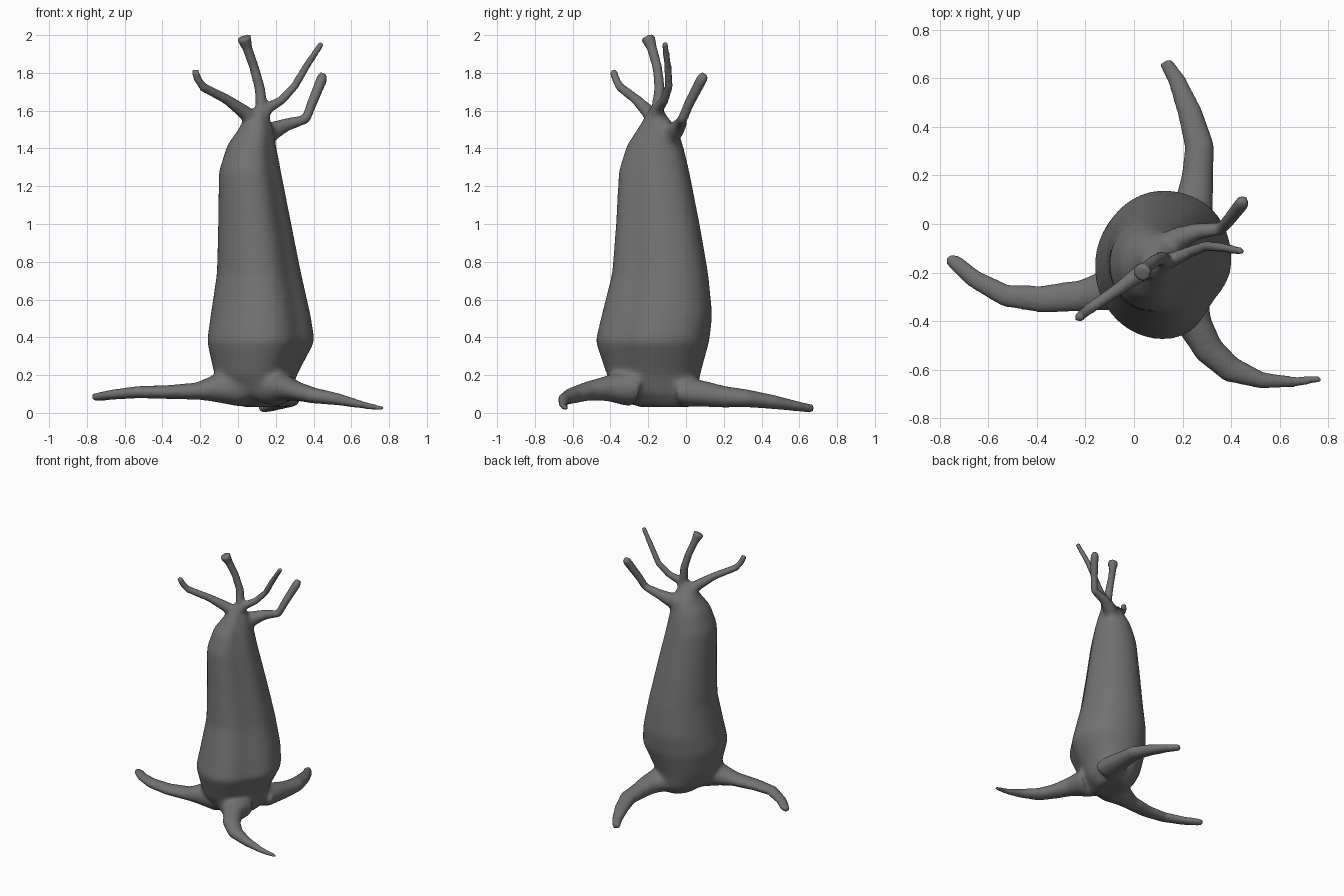
import bpy, bmesh, math
from mathutils import Vector

SIDES = 40
bm = bmesh.new()


def loft(rings):
    """Skin a closed solid through a list of point rings."""
    vs = [[bm.verts.new(p) for p in ring] for ring in rings]
    for a, b in zip(vs, vs[1:]):
        for i in range(SIDES):
            j = (i + 1) % SIDES
            bm.faces.new((a[i], a[j], b[j], b[i]))
    bm.faces.new(vs[0][::-1])
    bm.faces.new(vs[-1])


def limb(path, ref):
    """Tapered tube; each entry is x, y, z, half width, half height."""
    pts = [Vector(p[:3]) for p in path]
    rings = []
    for i, p in enumerate(path):
        t = (pts[min(i + 1, len(pts) - 1)] - pts[max(i - 1, 0)]).normalized()
        side = t.cross(ref).normalized()
        up = side.cross(t)
        rings.append([pts[i] + side * p[3] * math.cos(a) - up * p[4] * math.sin(a)
                      for a in (-math.tau * k / SIDES for k in range(SIDES))])
    loft(rings)


# Trunk: z, x min, x max, y min, y max
trunk = [
    (0.03, 0.02, 0.22, -0.26, 0.02), (0.10, -0.065, 0.28, -0.365, 0.06),
    (0.20, -0.125, 0.315, -0.42, 0.075), (0.38, -0.165, 0.41, -0.48, 0.124),
    (0.52, -0.145, 0.387, -0.447, 0.14), (0.74, -0.112, 0.337, -0.392, 0.118),
    (1.00, -0.106, 0.285, -0.372, 0.073), (1.28, -0.102, 0.23, -0.357, 0.018),
    (1.42, -0.057, 0.203, -0.314, -0.015), (1.50, 0.0, 0.19, -0.26, -0.045),
    (1.57, 0.04, 0.165, -0.215, -0.10), (1.62, 0.09, 0.145, -0.185, -0.13)]
rings = []
for z, x0, x1, y0, y1 in trunk:
    ring = []
    for k in range(SIDES):
        a = math.tau * k / SIDES
        # flattened on the front right, fuller on the back right
        f = 1 - 0.14 * math.exp(-((math.remainder(a + 0.62, math.tau)) / 0.42) ** 2)
        f += 0.05 * math.exp(-((math.remainder(a - 0.75, math.tau)) / 0.4) ** 2)
        ring.append(((x0 + x1) / 2 + f * math.cos(a) * (x1 - x0) / 2,
                     (y0 + y1) / 2 + f * math.sin(a) * (y1 - y0) / 2, z))
    rings.append(ring)
loft(rings)

# Three curling feet
feet = [
    [(0.02, -0.24, 0.13, .13, .10), (-0.12, -0.275, 0.13, .085, .075),
     (-0.22, -0.295, 0.115, .065, .045), (-0.38, -0.31, 0.11, .056, .036),
     (-0.53, -0.295, 0.11, .046, .032), (-0.66, -0.225, 0.097, .038, .027),
     (-0.735, -0.16, 0.086, .033, .023), (-0.768, -0.14, 0.083, .02, .018)],
    [(0.19, -0.29, 0.13, .13, .10), (0.25, -0.415, 0.13, .075, .07),
     (0.31, -0.52, 0.115, .062, .05), (0.40, -0.60, 0.092, .054, .042),
     (0.53, -0.645, 0.072, .034, .032), (0.66, -0.65, 0.042, .022, .02),
     (0.77, -0.638, 0.022, .014, .012)],
    [(0.21, -0.02, 0.11, .12, .08), (0.25, 0.10, 0.10, .08, .07),
     (0.262, 0.20, 0.085, .065, .057), (0.27, 0.32, 0.077, .06, .047),
     (0.23, 0.46, 0.058, .05, .037), (0.175, 0.595, 0.034, .036, .026),
     (0.128, 0.67, 0.022, .026, .022)]]
for path in feet:
    limb(path, Vector((0, 0, 1)))

# Four tentacles at the crown
tentacles = [
    [(0.10, -0.155, 1.53, .05), (0.03, -0.20, 1.595, .037), (-0.06, -0.265, 1.66, .027),
     (-0.185, -0.35, 1.725, .024), (-0.215, -0.373, 1.77, .022), (-0.228, -0.388, 1.815, .02)],
    [(0.115, -0.165, 1.54, .05), (0.125, -0.15, 1.62, .032), (0.115, -0.14, 1.72, .028),
     (0.085, -0.152, 1.83, .026), (0.05, -0.18, 1.93, .027), (0.03, -0.203, 1.99, .04)],
    [(0.11, -0.165, 1.55, .045), (0.16, -0.145, 1.615, .03), (0.23, -0.115, 1.655, .024),
     (0.30, -0.09, 1.73, .022), (0.365, -0.097, 1.84, .02), (0.445, -0.112, 1.96, .017)],
    [(0.11, -0.12, 1.44, .06), (0.18, -0.06, 1.49, .052), (0.26, -0.03, 1.525, .036),
     (0.36, -0.018, 1.555, .027), (0.39, 0.015, 1.635, .027), (0.445, 0.085, 1.77, .03),
     (0.45, 0.10, 1.795, .022)]]
for path in tentacles:
    limb([p + (p[3],) for p in path], Vector((0.3, 1, -0.3)))

bmesh.ops.recalc_face_normals(bm, faces=bm.faces)
mesh = bpy.data.meshes.new("tentacled_body")
bm.to_mesh(mesh)
bm.free()
body = bpy.data.objects.new("tentacled_body", mesh)
bpy.context.collection.objects.link(body)

# Fuse all parts into one skin
remesh = body.modifiers.new("fuse", 'REMESH')
remesh.mode = 'VOXEL'
remesh.voxel_size = 0.011
remesh.use_smooth_shade = True
smooth = body.modifiers.new("soften", 'SMOOTH')
smooth.factor = 0.5
smooth.iterations = 6
fused = bpy.data.meshes.new_from_object(body.evaluated_get(bpy.context.evaluated_depsgraph_get()))
body.modifiers.clear()
body.data = fused

# Blend the trunk and limb roots more strongly, leaving the thin limbs alone
group = body.vertex_groups.new(name="trunk")
for v in fused.vertices:
    r = math.hypot(v.co.x - 0.12, v.co.y + 0.17)
    w = min(1, max(0, (0.40 - r) / 0.10)) * min(1, max(0, (1.56 - v.co.z) / 0.1))
    if w > 0:
        group.add([v.index], w, 'REPLACE')
blend = body.modifiers.new("blend", 'SMOOTH')
blend.vertex_group = "trunk"
blend.factor = 0.5
blend.iterations = 40

# Dark grey skin
skin = bpy.data.materials.new("dark_grey")
skin.diffuse_color = (0.17, 0.17, 0.17, 1)
fused.materials.clear()
fused.materials.append(skin)
